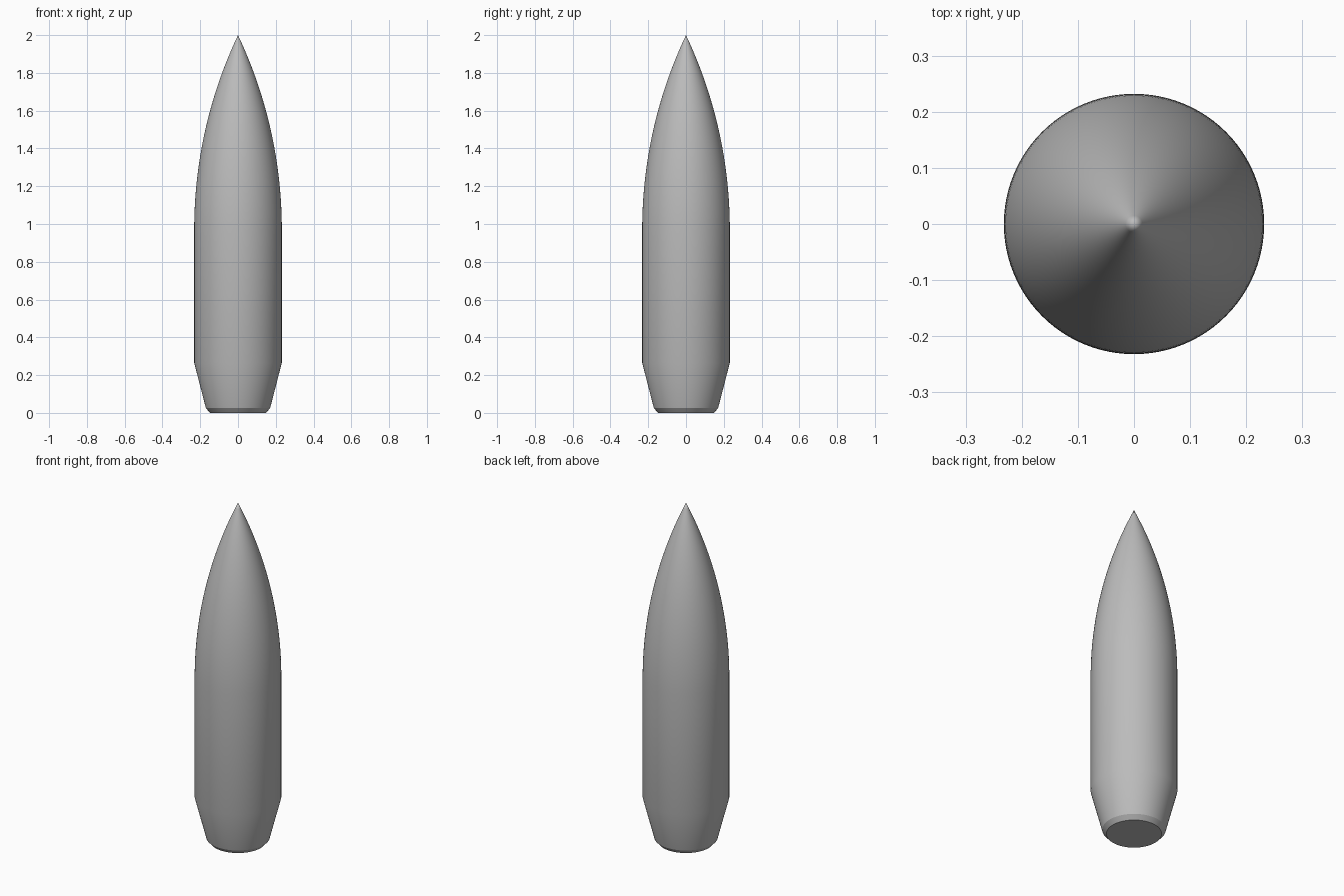
import bpy, bmesh, math

cube = bpy.data.objects.get("Cube")
if cube:
    bpy.data.objects.remove(cube, do_unlink=True)

SIDES = 96
RADIUS = 0.232
SHOULDER = 0.97
HEIGHT = 2.0
NOSE_STEPS = 32

# Material
metal = bpy.data.materials.new("grey metal")
metal.use_nodes = True
grey = (0.5, 0.5, 0.5, 1)
metal.diffuse_color = grey
metal.node_tree.nodes["Principled BSDF"].inputs["Base Color"].default_value = grey

# Profile: chamfered base, tapered tail, straight body
profile = [(0.148, 0), (0.17, 0.025), (RADIUS, 0.265)]

# Pointed nose as a circular arc tangent to the body
length = HEIGHT - SHOULDER
arc = (RADIUS ** 2 + length ** 2) / (2 * RADIUS)
for i in range(NOSE_STEPS):
    h = length * i / NOSE_STEPS
    profile.append((math.sqrt(arc ** 2 - h ** 2) - arc + RADIUS, SHOULDER + h))

# Rings of the turned body
bm = bmesh.new()
rings = []
for r, z in profile:
    rings.append([bm.verts.new((r * math.cos(a), r * math.sin(a), z))
                  for a in (math.tau * k / SIDES for k in range(SIDES))])
tip = bm.verts.new((0, 0, HEIGHT))

# Side faces, tip fan and flat base
for k in range(SIDES):
    n = (k + 1) % SIDES
    for low, high in zip(rings, rings[1:]):
        bm.faces.new((low[k], low[n], high[n], high[k]))
    bm.faces.new((rings[-1][k], rings[-1][n], tip))
bm.faces.new(rings[0][::-1])

mesh = bpy.data.meshes.new("pointed_body")
bm.to_mesh(mesh)
bm.free()
mesh.materials.append(metal)
body = bpy.data.objects.new("pointed_body", mesh)
bpy.context.collection.objects.link(body)

# Smooth shading with crisp edges at the base
bpy.ops.object.select_all(action="DESELECT")
body.select_set(True)
bpy.context.view_layer.objects.active = body
bpy.ops.object.shade_smooth_by_angle(angle=math.radians(25))
